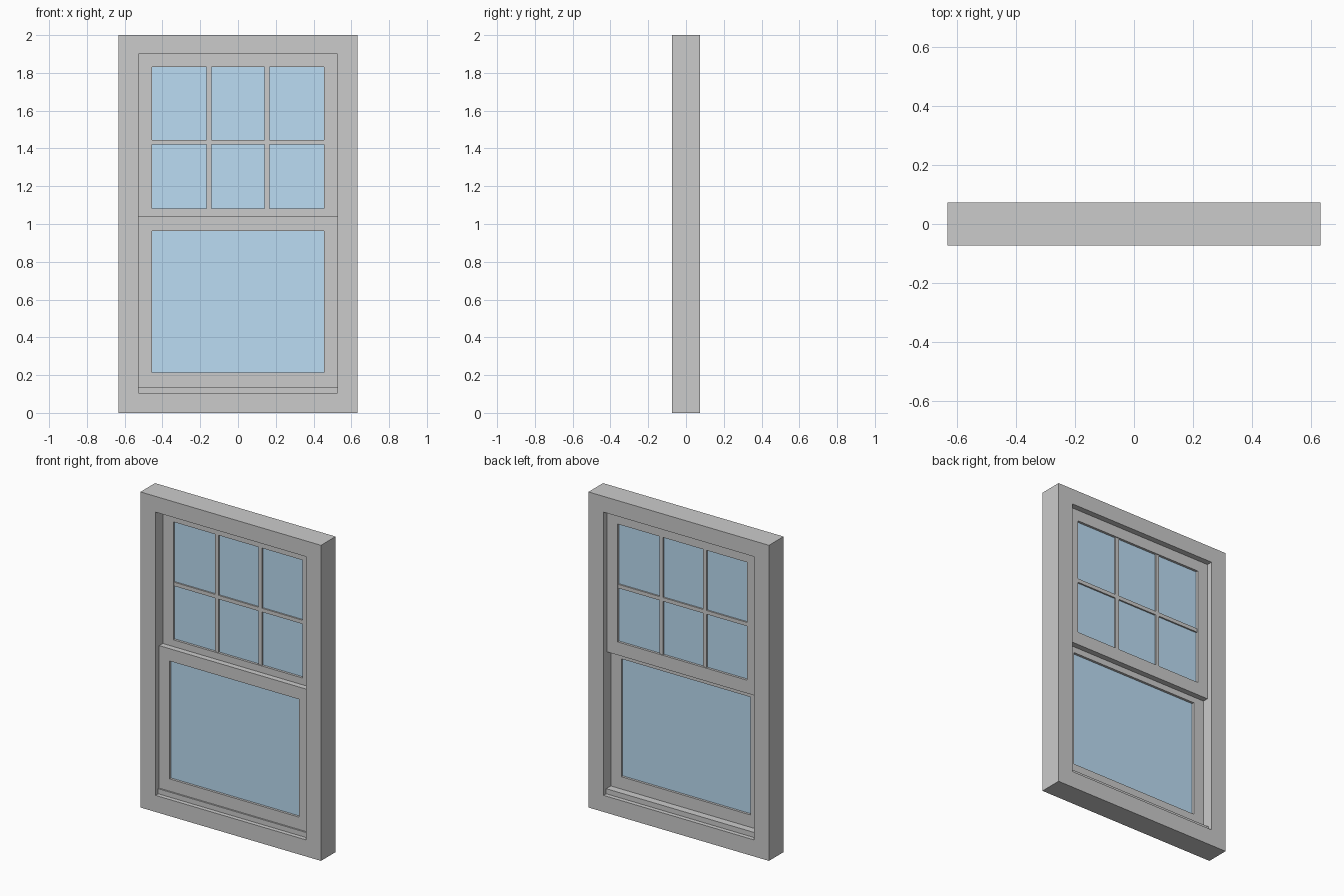
import bpy
import bmesh

if "Cube" in bpy.data.objects:
    bpy.data.objects.remove(bpy.data.objects["Cube"])


def new_object(name, bm, mat=None):
    bmesh.ops.recalc_face_normals(bm, faces=bm.faces)
    mesh = bpy.data.meshes.new(name)
    bm.to_mesh(mesh)
    bm.free()
    obj = bpy.data.objects.new(name, mesh)
    bpy.context.collection.objects.link(obj)
    if mat:
        mesh.materials.append(mat)
    return obj


def box(name, x, y, z, mat=None):
    """Box from (min, max) ranges."""
    bm = bmesh.new()
    bmesh.ops.create_cube(bm, size=1)
    for v in bm.verts:
        v.co = [(r[0] + r[1]) / 2 + c * (r[1] - r[0])
                for r, c in zip((x, y, z), v.co)]
    return new_object(name, bm, mat)


def rect_ring(name, outer, inner, y):
    """Rectangular frame; outer and inner are (half width, bottom, top)."""
    bm = bmesh.new()
    loops = []
    for yy in y:
        for w, lo, hi in (outer, inner):
            loops.append([bm.verts.new((px, yy, pz)) for px, pz in
                          ((-w, lo), (w, lo), (w, hi), (-w, hi))])
    fo, fi, bo, bi = loops
    for a, b in ((fo, fi), (fi, bi), (bi, bo), (bo, fo)):
        for i in range(4):
            j = (i + 1) % 4
            bm.faces.new((a[i], a[j], b[j], b[i]))
    return new_object(name, bm)


glass = bpy.data.materials.new("glass_blue")
glass.diffuse_color = (0.5, 0.72, 0.9, 1)
glass.use_nodes = True
glass.node_tree.nodes["Principled BSDF"].inputs["Base Color"].default_value = glass.diffuse_color

OPEN_W, GLASS_W = 0.527, 0.454
SASH_D, GLASS_T = 0.036, 0.006

# Outer casing and the raised sill inside it
rect_ring("window_frame", (0.633, 0, 2), (OPEN_W, 0.105, 1.9), (-0.073, 0.073))
box("sill_stop", (-OPEN_W, OPEN_W), (-0.046, 0.046), (0.105, 0.137))

# Sliding sashes: lower one to the front, upper one behind it
for name, y0, sash_z, pane_z in (
        ("lower", -SASH_D, (0.137, 1.04), (0.215, 0.962)),
        ("upper", 0.0, (1.0, 1.9), (1.083, 1.83))):
    yc = y0 + SASH_D / 2
    rect_ring(name + "_sash", (OPEN_W, *sash_z), (GLASS_W, *pane_z),
              (y0, y0 + SASH_D))
    box(name + "_glass", (-GLASS_W, GLASS_W),
        (yc - GLASS_T / 2, yc + GLASS_T / 2), pane_z, glass)

# Glazing bars dividing the upper pane into six
bar_y = (SASH_D / 2 - 0.0125, SASH_D / 2 + 0.0125)
for side, xc in (("left", -0.153), ("right", 0.153)):
    box("vertical_bar_" + side, (xc - 0.0125, xc + 0.0125), bar_y, (1.083, 1.83))
box("horizontal_bar", (-GLASS_W, GLASS_W), bar_y, (1.422, 1.446))
